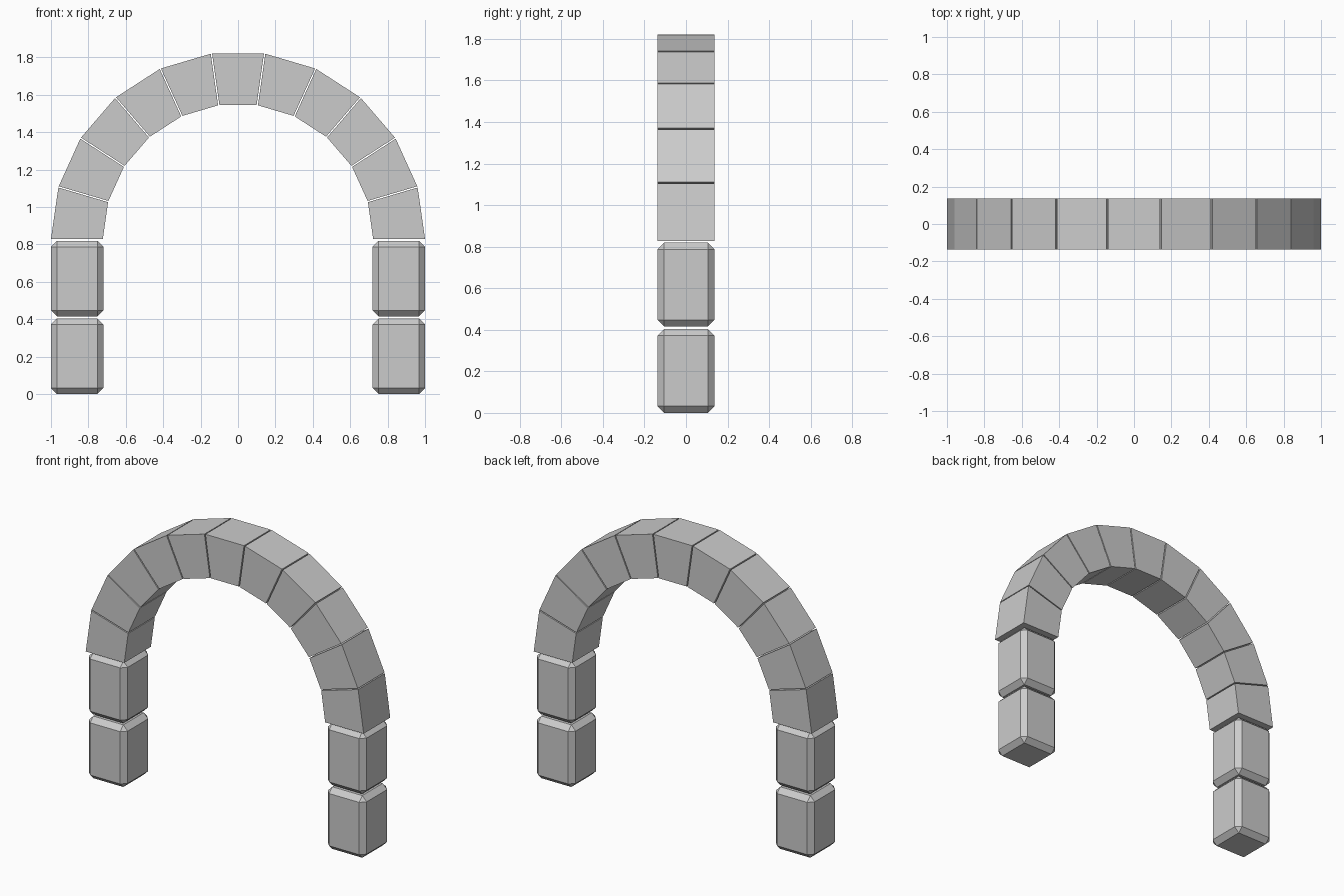
import bpy, bmesh
from math import pi, sin, cos

if "Cube" in bpy.data.objects:
    bpy.data.objects.remove(bpy.data.objects["Cube"])

HALF_DEPTH = 0.137
R_IN, R_OUT = 0.723, 1.0
SPRING_Z, RISE = 0.824, 1.006   # arch centre height and slight vertical stretch
COUNT, GAP = 11, 0.0035         # arch stones and half of the joint width


def finish(bm, name):
    bmesh.ops.recalc_face_normals(bm, faces=bm.faces[:])
    mesh = bpy.data.meshes.new(name)
    bm.to_mesh(mesh)
    bm.free()
    obj = bpy.data.objects.new(name, mesh)
    bpy.context.collection.objects.link(obj)
    return obj


def pillar_block(name, x, z0, z1):
    bm = bmesh.new()
    bmesh.ops.create_cube(bm, size=1)
    for v in bm.verts:
        v.co.x = x + v.co.x * 0.28
        v.co.y *= 2 * HALF_DEPTH
        v.co.z = (z0 + z1) / 2 + v.co.z * (z1 - z0)
    bmesh.ops.bevel(bm, geom=bm.edges[:], offset=0.032, offset_type='OFFSET',
                    segments=1, affect='EDGES', clamp_overlap=True)
    finish(bm, name)


def arch_stone(name, a0, a1):
    def point(r, a, g):
        return r * cos(a) - g * sin(a), SPRING_Z + RISE * (r * sin(a) + g * cos(a))
    outline = [point(R_IN, a0, GAP), point(R_OUT, a0, GAP),
               point(R_OUT, a1, -GAP), point(R_IN, a1, -GAP)]
    bm = bmesh.new()
    face = bm.faces.new([bm.verts.new((x, -HALF_DEPTH, z)) for x, z in outline])
    ext = bmesh.ops.extrude_face_region(bm, geom=[face], use_keep_orig=True)
    for v in ext["geom"]:
        if isinstance(v, bmesh.types.BMVert):
            v.co.y = HALF_DEPTH
    finish(bm, name)


# Two chamfered blocks under each end of the arch
for side, label in ((-1, "left"), (1, "right")):
    pillar_block(f"{label}_pillar_lower_block", side * 0.86, 0.0, 0.404)
    pillar_block(f"{label}_pillar_upper_block", side * 0.86, 0.415, 0.819)

# Ring of wedge stones, keystone in the middle
step = pi / COUNT
for i in range(COUNT):
    name = "keystone" if i == COUNT // 2 else f"arch_stone_{i + 1}"
    arch_stone(name, i * step, (i + 1) * step)
